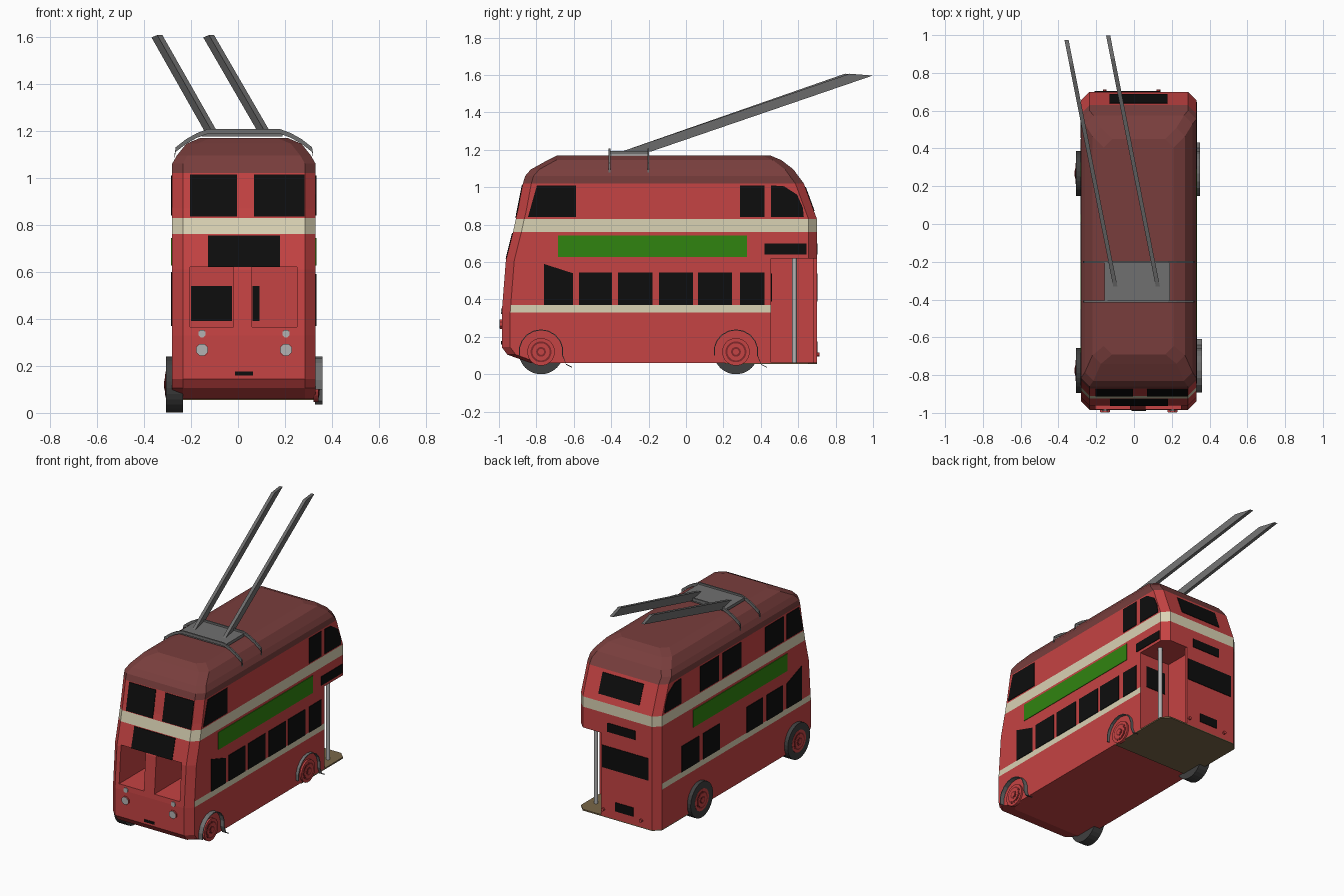
import bpy, bmesh, math
from mathutils import Vector

if "Cube" in bpy.data.objects:
    bpy.data.objects.remove(bpy.data.objects["Cube"])


def material(name, r, g, b):
    m = bpy.data.materials.new(name)
    m.use_nodes = True
    m.diffuse_color = (r, g, b, 1)
    m.node_tree.nodes["Principled BSDF"].inputs["Base Color"].default_value = (r, g, b, 1)
    return m


red = material("body red", .56, .056, .056)
maroon = material("roof maroon", .19, .048, .046)
cream = material("cream", .70, .645, .456)
green = material("panel green", .03, .23, .005)
black = material("window black", .004, .004, .004)
grey = material("metal grey", .16, .16, .16)
tyre_grey = material("tyre dark grey", .05, .05, .05)
silver = material("lamp silver", .45, .45, .45)
brown = material("platform brown", .19, .135, .065)
hub_red = material("hub dark red", .22, .022, .024)

LEFT, RIGHT = .33, -.28      # side wall positions
SKIN = .006                  # plate thickness


def finish(name, bm, mats):
    bmesh.ops.recalc_face_normals(bm, faces=bm.faces)
    mesh = bpy.data.meshes.new(name)
    bm.to_mesh(mesh)
    bm.free()
    for m in mats:
        mesh.materials.append(m)
    obj = bpy.data.objects.new(name, mesh)
    bpy.context.collection.objects.link(obj)
    return obj


def prism(name, loop, offset, mat):
    """Polygon of 3D points extruded along an offset."""
    bm = bmesh.new()
    a = [bm.verts.new(p) for p in loop]
    b = [bm.verts.new(Vector(p) + Vector(offset)) for p in loop]
    bm.faces.new(a)
    bm.faces.new(b)
    for i in range(len(a)):
        j = (i + 1) % len(a)
        bm.faces.new((a[i], a[j], b[j], b[i]))
    return finish(name, bm, [mat])


def box(name, x, y, z, mat):
    loop = [(x[0], y[0], z[0]), (x[1], y[0], z[0]), (x[1], y[1], z[0]), (x[0], y[1], z[0])]
    return prism(name, loop, (0, 0, z[1] - z[0]), mat)


def cylinder(name, centre, radius, offset, mat, sides=24):
    """Disc in the plane across the offset, extruded along it."""
    n = Vector(offset).normalized()
    u = Vector((0, 0, 1)) if abs(n.z) < .5 else Vector((1, 0, 0))
    v = n.cross(u)
    turns = [2 * math.pi * (i + .5) / sides for i in range(sides)]
    loop = [Vector(centre) + radius * (math.cos(t) * u + math.sin(t) * v) for t in turns]
    return prism(name, loop, offset, mat)


# Body shell: height, front y, back y, roof inset
rings = [(.06, -.83, .70, 0), (.105, -.955, .70, 0), (.145, -.985, .70, 0),
         (.33, -.985, .70, 0), (.37, -.982, .70, 0), (.61, -.963, .70, 0),
         (.76, -.925, .70, 0), (.83, -.91, .70, 0), (.87, -.90, .685, 0),
         (1.02, -.872, .63, 0), (1.06, -.86, .60, 0), (1.095, -.83, .575, .02),
         (1.145, -.74, .51, .06), (1.17, -.69, .45, .12)]


def end_y(z, col):
    for a, b in zip(rings, rings[1:]):
        if a[0] <= z <= b[0]:
            return a[col] + (b[col] - a[col]) * (z - a[0]) / (b[0] - a[0])


bm = bmesh.new()
layers = []
for z, y0, y1, inset in rings:
    x0, x1, c = RIGHT + inset, LEFT - inset, .045
    pts = [(x0 + c, y0), (x1 - c, y0), (x1, y0 + c), (x1, y1 - c),
           (x1 - c, y1), (x0 + c, y1), (x0, y1 - c), (x0, y0 + c)]
    layers.append([bm.verts.new((x, y, z)) for x, y in pts])
for lo, hi in zip(layers, layers[1:]):
    z = lo[0].co.z
    for j in range(8):
        k = (j + 1) % 8
        f = bm.faces.new((lo[j], lo[k], hi[k], hi[j]))
        if z > 1:
            f.material_index = 1
        elif abs(z - .76) < .01 or (abs(z - .33) < .01 and j in (2, 6)):
            f.material_index = 2
bm.faces.new(layers[0])
bm.faces.new(layers[-1]).material_index = 1
body = finish("body", bm, [red, maroon, cream])

# Open windscreens and the rear doorway
cuts = [((-.205, -.02), (-1.1, .66), (.365, .62)), ((.06, .25), (-1.1, .43), (.365, .62)),
        ((.095, .5), (.455, .68), (0, .62)), ((.15, .51), (.46, .9), (-.01, .619))]
for x, y, z in cuts:
    cutter = box("cutter", x, y, z, red)
    cutter.hide_render = True
    mod = body.modifiers.new("cut", "BOOLEAN")
    mod.operation, mod.solver, mod.object = "DIFFERENCE", "EXACT", cutter
    bpy.context.view_layer.objects.active = body
    bpy.ops.object.modifier_apply(modifier=mod.name)
    bpy.data.objects.remove(cutter)

# Rear platform and grab pole
platform = [(RIGHT, .21), (LEFT, .21), (LEFT, .655), (.285, .70), (-.235, .70), (RIGHT, .655)]
prism("rear_platform", [(x, y, .054) for x, y in platform], (0, 0, .009), brown)
cylinder("grab_pole", (.27, .58, .06), .013, (0, 0, .565), silver, 12)


# Painted plates on the sides
def side_plate(name, side, outline, mat):
    x = LEFT if side > 0 else RIGHT
    prism(name, [(x - side * .002, y, z) for y, z in outline], (side * SKIN, 0, 0), mat)


def rect(y0, y1, z0, z1):
    return [(y0, z0), (y1, z0), (y1, z1), (y0, z1)]


rounded = [(.455, .84), (.63, .84), (.625, .89), (.594, .96), (.525, 1.005), (.455, 1.01)]
for side in (1, -1):
    side_plate("rear_upper_window", side, rounded, black)
    side_plate("advert_panel", side, rect(-.685, .326, .626, .743), green)
side_plate("front_upper_window", 1, [(-.845, .84), (-.588, .84), (-.588, 1.01), (-.797, 1.01)], black)
side_plate("front_upper_window", -1, [(-.855, .84), (-.68, .84), (-.68, 1.01), (-.81, 1.01)], black)
side_plate("front_lower_window", 1, [(-.76, .37), (-.604, .37), (-.604, .54), (-.76, .59)], black)
side_plate("front_lower_window", -1, [(-.84, .37), (-.68, .37), (-.68, .54), (-.84, .60)], black)
lower = {1: [(-.572, -.396), (-.364, -.18), (-.144, .037), (.064, .246), (.29, .42)],
         -1: [(-.635, -.465), (-.42, -.25), (.04, .22), (.26, .45)]}
upper = {1: [(.29, .42)], -1: [(.05, .25), (-.19, .01), (-.645, -.45)]}
for side in (1, -1):
    for y0, y1 in lower[side]:
        side_plate("lower_window", side, rect(y0, y1, .37, .545), black)
    for y0, y1 in upper[side]:
        side_plate("upper_window", side, rect(y0, y1, .84, 1.01), black)
side_plate("door_sign", 1, rect(.42, .645, .64, .70), black)


# Painted plates on the sloping front and back
def end_plate(name, col, x0, x1, z0, z1):
    s = -1 if col == 1 else 1
    loop = [(x, end_y(z, col) - s * .002, z) for x, z in ((x0, z0), (x1, z0), (x1, z1), (x0, z1))]
    prism(name, loop, (0, s * SKIN, 0), black)


end_plate("front_upper_window", 1, -.204, -.004, .835, 1.015)
end_plate("front_upper_window", 1, .068, .283, .835, 1.015)
end_plate("front_sign", 1, -.128, .179, .62, .755)
end_plate("front_number_plate", 1, -.013, .064, .16, .177)
end_plate("rear_upper_window", 2, -.13, .178, .873, 1.0)
end_plate("rear_sign", 2, -.11, .10, .64, .70)
end_plate("rear_window", 2, -.21, .14, .39, .54)
end_plate("rear_number_plate", 2, -.095, .04, .115, .175)
box("cab_rear_glass", (-.2, -.025), (.654, .662), (.39, .54), black)
box("cab_rear_glass", (.062, .092), (.424, .432), (.39, .54), black)
box("door_glass", (.13, .28), (.453, .459), (.39, .54), black)

# Lamps
for x in (-.153, .204):
    cylinder("headlamp_housing", (x, -.98, .268), .028, (0, -.014, 0), red, 8)
    cylinder("headlamp", (x, -.99, .268), .026, (0, -.007, 0), silver, 8)
    cylinder("side_lamp", (x, -.98, .337), .017, (0, -.01, 0), silver, 8)
for x in (-.155, .13):
    cylinder("tail_lamp", (x, .698, .105), .011, (0, .015, 0), red, 8)

# Wheels: full tyres on one side, arches over bare hubs on the other
for y, arch_width in ((-.775, .032), (.267, .022)):
    cylinder("tyre", (-.234, y, .12), .12, (-.072, 0, 0), tyre_grey, 28)
    for side, face in ((1, .342), (-1, -.307)):
        start = face - side * .02
        for i, (r, mat) in enumerate([(.074, red), (.056, hub_red), (.046, red), (.026, hub_red), (.016, red)]):
            cylinder("wheel_hub", (start, y, .12), r, (side * (.02 + .002 * i), 0, 0), mat)
    arc = [(math.cos(math.radians(a)), math.sin(math.radians(a))) for a in range(190, -11, -20)]
    tail = [(y + .135, .055), (y + .165, .04)]
    outer = [(y + .12 * c, .12 + .12 * s) for c, s in arc] + tail
    inner = [(y + .115 * c, .12 + .115 * s) for c, s in arc] + [(p, q - .005) for p, q in tail]
    prism("wheel_arch", [(LEFT - .002, p, q) for p, q in outer + inner[::-1]],
          (arch_width, 0, 0), grey)

# Roof gantry
half = [(.295, 1.10), (.29, 1.13), (.245, 1.165), (.2, 1.19), (.155, 1.207)]
top = [(.025 - x, z) for x, z in half] + [(.025 + x, z) for x, z in half[::-1]]
bottom = [(x, z - .02) for x, z in top[::-1]]
for y in (-.415, -.207):
    prism("roof_hoop", [(x, y, z) for x, z in top + bottom], (0, .01, 0), grey)
box("gantry_plate", (-.155, .19), (-.405, -.207), (1.175, 1.195), grey)

# Trolley poles, slanting sideways as they run back
for x, tip in ((-.095, -.025), (.13, 0)):
    side_profile = [(-.36, 1.185), (-.19, 1.19), (.998 + tip, 1.597), (.875 + tip, 1.607)]
    prism("trolley_pole", [(x - .011 - .198 * (y + .35), y, z) for y, z in side_profile],
          (.022, 0, 0), grey)
